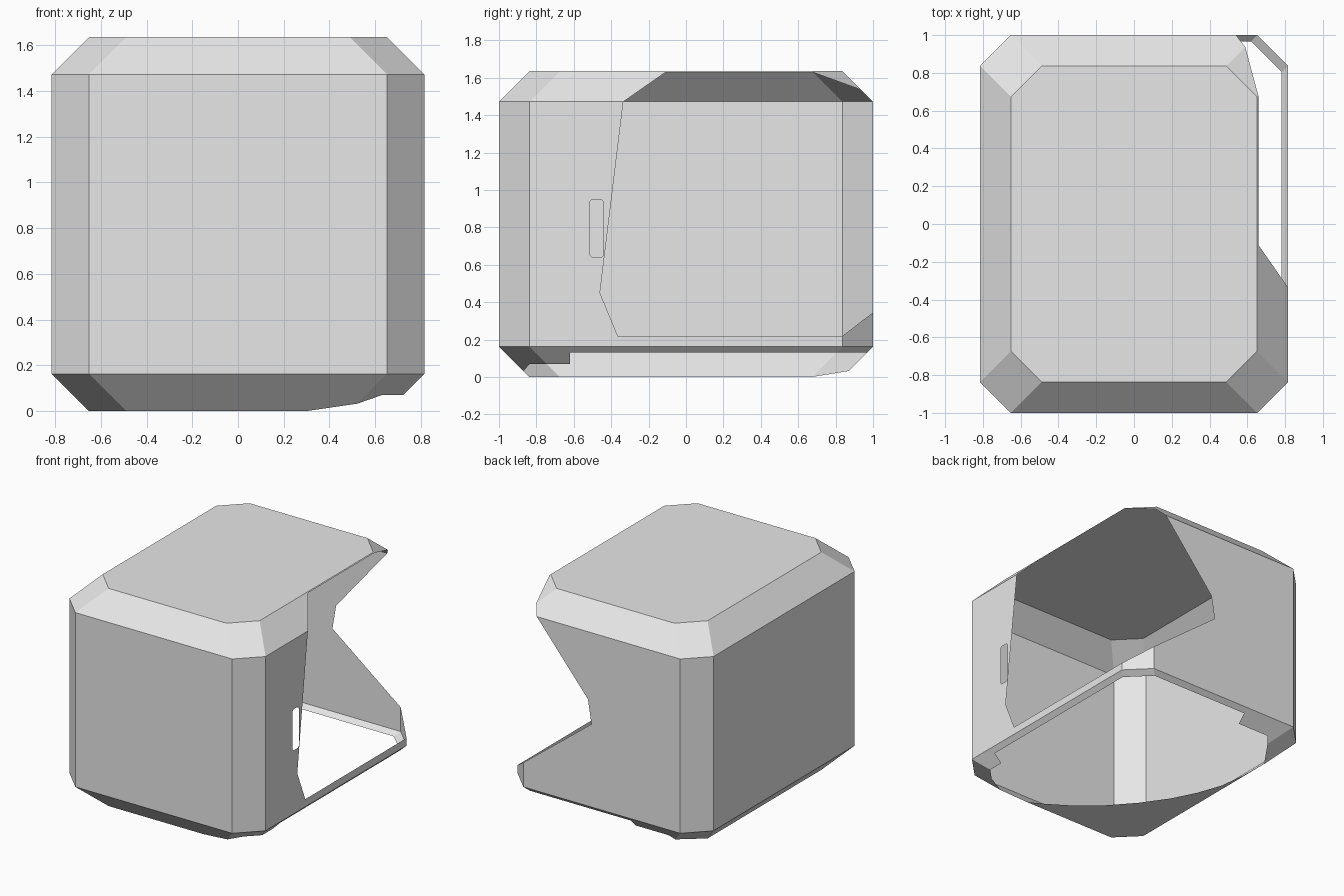
import bpy, bmesh
from mathutils import Vector

cube = bpy.data.objects.get("Cube")
if cube:
    bpy.data.objects.remove(cube, do_unlink=True)

# Half width, half length, height and chamfer of the shell
W, L, H, C = 0.815, 1.0, 1.635, 0.163
LOW, HIGH = C, H - C
SIGNS = (-1, 1)

grey = bpy.data.materials.new("plain grey")
grey.use_nodes = True
colour = (0.8, 0.8, 0.8, 1)
grey.diffuse_color = colour
grey.node_tree.nodes["Principled BSDF"].inputs["Base Color"].default_value = colour


def inset(z):
    """How far the chamfers pull the walls in at height z."""
    return max(C - z, z - HIGH, 0)


def end(side, pts):
    """Lift (x, z) points onto the front (-1) or back (1) surface."""
    return [(x, side * (L - inset(z)), z) for x, z in pts]


def flank(side, pts):
    """Lift (y, z) points onto the -x or +x surface."""
    return [(side * (W - inset(z)), y, z) for y, z in pts]


def corner(sx, sy, pts):
    """Lift (distance from centre in x, z) points onto a corner surface."""
    return [(sx * x, sy * (W + L - C - 2 * inset(z) - x), z) for x, z in pts]


def ex(z):
    """Half width of the end panels at height z."""
    return W - C - inset(z)


def fy(z):
    """Half length of the flank panels at height z."""
    return L - C - inset(z)


def cx(z):
    """Outer x of the corner panels at height z."""
    return W - inset(z)


def full_end(side, a, b):
    return end(side, [(-ex(a), a), (ex(a), a), (ex(b), b), (-ex(b), b)])


def full_flank(side, a, b):
    return flank(side, [(-fy(a), a), (fy(a), a), (fy(b), b), (-fy(b), b)])


def full_corner(sx, sy, a, b):
    return corner(sx, sy, [(ex(a), a), (cx(a), a), (cx(b), b), (ex(b), b)])


def build(name, panels):
    """Make one object from panels, each a list of loops (outline, holes)."""
    bm = bmesh.new()
    for loops in panels:
        edges = []
        for loop in loops:
            vs = [bm.verts.new(p) for p in loop]
            edges += [bm.edges.new((v, vs[i - 1])) for i, v in enumerate(vs)]
        bmesh.ops.triangle_fill(bm, edges=edges, use_beauty=True)
    bmesh.ops.remove_doubles(bm, verts=bm.verts[:], dist=0.0005)
    bm.normal_update()
    middle = Vector((0, 0, H / 2))
    for f in bm.faces:
        if f.normal.dot(f.calc_center_median() - middle) < 0:
            f.normal_flip()
    mesh = bpy.data.meshes.new(name)
    bm.to_mesh(mesh)
    bm.free()
    mesh.materials.append(grey)
    obj = bpy.data.objects.new(name, mesh)
    bpy.context.collection.objects.link(obj)


# Closed walls and upright corners
build("plain_walls", [
    [full_end(-1, LOW, HIGH)],
    [full_flank(-1, LOW, HIGH)],
    [full_corner(-1, -1, LOW, HIGH)],
    [full_corner(-1, 1, LOW, HIGH)],
    [full_corner(1, -1, LOW, HIGH)],
])

# Open side wall with the handle slot
r = 0.012
y0, y1, z0, z1 = -0.515, -0.441, 0.64, 0.95
slot = [(y0 + r, z0), (y1 - r, z0), (y1, z0 + r), (y1, z1 - r),
        (y1 - r, z1), (y0 + r, z1), (y0, z1 - r), (y0, z0 + r)]
side_outline = [(-fy(LOW), LOW), (-fy(HIGH), HIGH), (-0.335, HIGH), (-0.46, 0.45),
                (-0.365, 0.22), (fy(LOW), 0.22), (fy(LOW), LOW)]
build("open_side_wall", [[flank(1, side_outline), flank(1, slot)]])

# Back wall with its cut-out, and the low corner beside it
e = ex(LOW)
build("open_back_wall", [
    [end(1, [(-e, LOW), (e, LOW), (e, 0.345), (0.085, 0.785), (0.115, 0.965),
             (0.54, HIGH), (-e, HIGH)])],
    [corner(1, 1, [(e, LOW), (W, LOW), (W, 0.22), (e, 0.345)])],
])

# Roof with its chamfers, cut away above the opening
t, u = ex(H), fy(H)
octagon = [(t, u), (W - C, fy(H)), (W - C, -u), (t, -u)]


def ring(z):
    """Flat octagon outline at the top or bottom of the shell."""
    a, b, c, d = ex(z), L - inset(z), W - inset(z), fy(z)
    return [(a, b, z), (c, d, z), (c, -d, z), (a, -b, z),
            (-a, -b, z), (-c, -d, z), (-c, d, z), (-a, b, z)]


rim = H - 0.006
notch = 1.535
build("roof", [
    [ring(H)],
    [full_end(-1, HIGH, H)],
    [full_flank(-1, HIGH, H)],
    [full_corner(-1, -1, HIGH, H)],
    [full_corner(-1, 1, HIGH, H)],
    [full_corner(1, -1, HIGH, H)],
    [flank(1, [(-fy(HIGH), HIGH), (-0.335, HIGH), (-0.11, rim), (fy(rim), rim),
               (u, H), (-u, H)])],
    [corner(1, 1, [(t, H), (cx(H), H), (cx(rim), rim), (ex(notch), notch)])],
    [end(1, [(-t, H), (t, H), (ex(notch), notch), (0.54, HIGH), (-ex(HIGH), HIGH)])],
])

# Underside: curved floor remnant and stepped lower chamfers
lip, step, low = 0.13, 0.07, 0.032
b, d = ex(0), fy(0)
curve = [(0.3, -L + C), (0.187, -0.775), (0.01, -0.66), (-0.157, -0.516),
         (-0.32, -0.33), (-0.456, -0.135), (-0.55, 0.05), (-0.617, 0.241),
         (-0.645, 0.46)]
floor = [(-W + C, d), (-W + C, -d), (-b, -L + C)] + curve
build("underside", [
    [[(x, y, 0) for x, y in floor]],
    [full_flank(-1, 0, LOW)],
    [full_corner(-1, -1, 0, LOW)],
    [end(-1, [(-e, LOW), (-b, 0), (0.3, 0), (ex(low), low), (e, LOW)])],
    [corner(1, -1, [(e, LOW), (ex(low), low), (0.63, step), (cx(step), step), (W, LOW)])],
    [flank(1, [(-fy(LOW), LOW), (-fy(step), step), (-0.62, step), (-0.62, lip),
               (fy(lip), lip), (fy(LOW), LOW)])],
    [full_corner(1, 1, lip, LOW)],
    [end(1, [(e, LOW), (ex(lip), lip), (-0.22, lip), (-0.22, step), (-0.49, step),
             (-ex(low), low), (-e, LOW)])],
    [corner(-1, 1, [(e, LOW), (ex(low), low), (cx(0), 0), (W, LOW)])],
])
